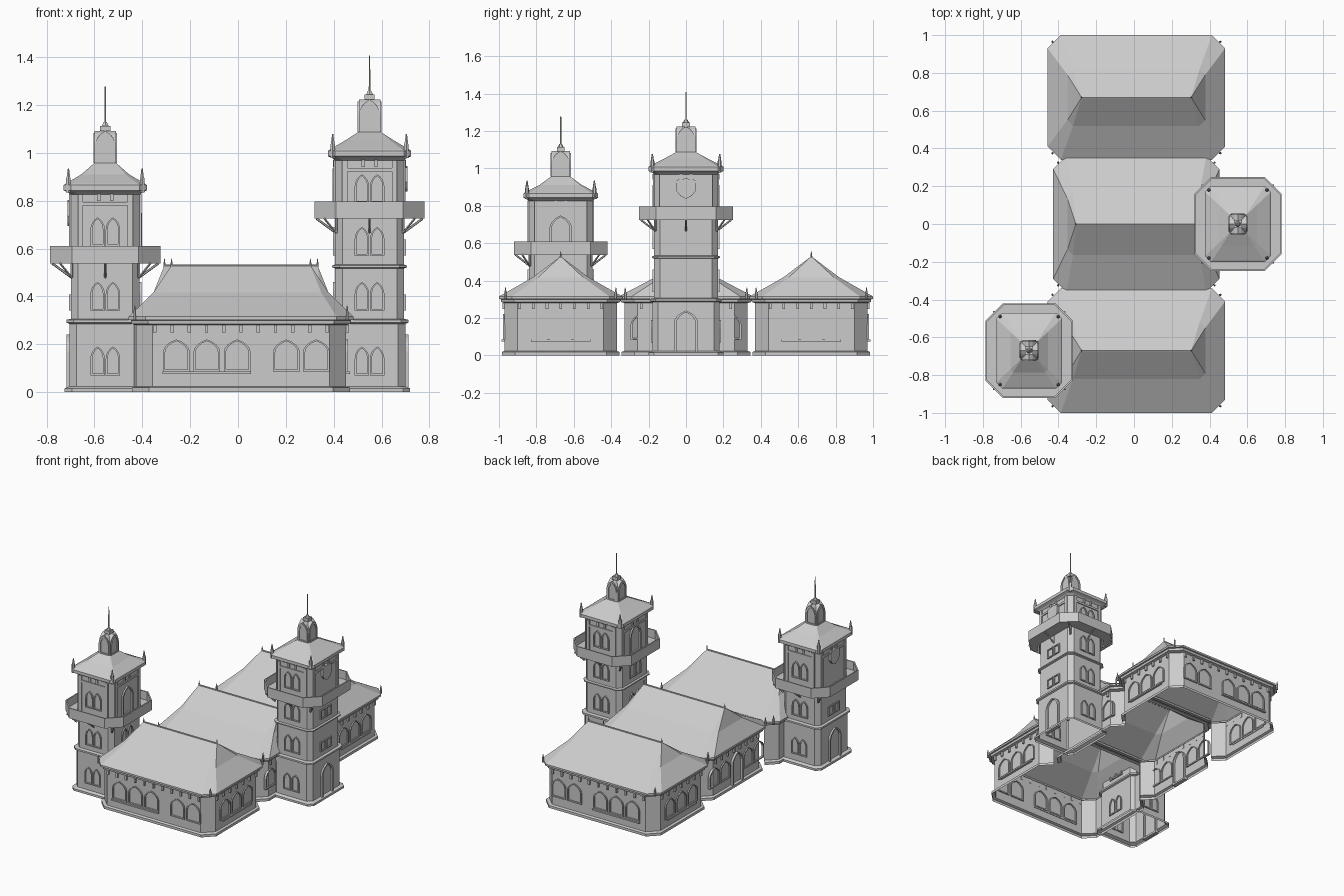
import bpy, bmesh, math
from mathutils import Matrix, Vector

cube = bpy.data.objects.get("Cube")
if cube:
    bpy.data.objects.remove(cube)

stone = bpy.data.materials.new("pale grey stone")
stone.use_nodes = True
GREY = (0.6, 0.6, 0.6, 1)
stone.diffuse_color = GREY
stone.node_tree.nodes["Principled BSDF"].inputs["Base Color"].default_value = GREY


def finish(name, bm, recalc=True):
    if recalc:
        bmesh.ops.recalc_face_normals(bm, faces=bm.faces)
    mesh = bpy.data.meshes.new(name)
    bm.to_mesh(mesh)
    bm.free()
    mesh.materials.append(stone)
    ob = bpy.data.objects.new(name, mesh)
    bpy.context.collection.objects.link(ob)
    return ob


def on_wall(cx, cy, angle, dist, u=0, z=0):
    """Frame on a wall: local x along the wall, local -y outward."""
    return (Matrix.Translation((cx, cy, 0)) @ Matrix.Rotation(math.radians(angle), 4, 'Z')
            @ Matrix.Translation((u, -dist, z)))


def loft(bm, rings, cx, cy, skip=()):
    """Chamfered rectangles (hx, hy, chamfer, z) joined into an open shell."""
    rows = []
    for hx, hy, c, z in rings:
        pts = [(hx, c - hy), (hx, hy - c), (hx - c, hy), (c - hx, hy),
               (-hx, hy - c), (-hx, c - hy), (c - hx, -hy), (hx - c, -hy)]
        rows.append([bm.verts.new((cx + x, cy + y, z)) for x, y in pts])
    for k in range(len(rows) - 1):
        for i in range(8):
            if i in skip and rings[k][3] < 0.27:
                continue
            j = (i + 1) % 8
            bm.faces.new((rows[k][i], rows[k][j], rows[k + 1][j], rows[k + 1][i]))
    bmesh.ops.remove_doubles(bm, verts=bm.verts, dist=0.0005)


def box(bm, m, sx, sy, sz):
    bmesh.ops.create_cube(bm, size=1, matrix=m @ Matrix.Diagonal((sx, sy, sz, 1)))


def rod(bm, a, b, r1, r2, seg=6):
    a, b = Vector(a), Vector(b)
    turn = (b - a).to_track_quat('Z', 'Y').to_matrix().to_4x4()
    bmesh.ops.create_cone(bm, cap_ends=True, segments=seg, radius1=r1, radius2=r2,
                          depth=(b - a).length, matrix=Matrix.Translation((a + b) / 2) @ turn)


def finial(bm, x, y, z, s=1):
    rod(bm, (x, y, z - 0.03 * s), (x, y, z + 0.03 * s), 0.011 * s, 0.011 * s)
    rod(bm, (x, y, z + 0.03 * s), (x, y, z + 0.07 * s), 0.009 * s, 0.003 * s)


def arch(w, h, rise, inset=0):
    """Outline of a pointed opening in local x, z."""
    w, base, spring = w - 2 * inset, inset, h - rise
    top = rise * (1 - inset / max(h, 0.01)) - inset * 0.4 if rise > 0.01 else -inset
    side = []
    for k in range(5):
        a = math.radians(60) * k / 4
        side.append((w * math.cos(a) - w / 2, spring + top * math.sin(a) / math.sin(math.pi / 3)))
    if rise <= 0.01:
        side = [(w / 2, h - inset)]
        return [(-w / 2, base), (w / 2, base)] + side + [(-w / 2, h - inset)]
    return [(-w / 2, base), (w / 2, base)] + side + [(-x, z) for x, z in reversed(side[:-1])]


def prism(bm, pts, d, m):
    """Solid made from an outline, thickness 2d."""
    a, b = [[bm.verts.new(m @ Vector((x, y, z))) for x, z in pts] for y in (-d, d)]
    bm.faces.new(a)
    bm.faces.new(b[::-1])
    for i in range(len(pts)):
        j = (i + 1) % len(pts)
        bm.faces.new((a[i], b[i], b[j], a[j]))


def frame(bm, m, w, h, rise, t=0.009, d=0.008):
    """Moulding around an opening, standing out on both sides of the wall."""
    loops = [[bm.verts.new(m @ Vector((x, y, z))) for x, z in arch(w, h, rise, ins)]
             for ins, y in ((0, -d), (t, -d), (t, d), (0, d))]
    n = len(loops[0])
    for a, b in zip(loops, loops[1:] + loops[:1]):
        for i in range(n):
            j = (i + 1) % n
            bm.faces.new((a[i], a[j], b[j], b[i]))


# Halls: wall shell, cornice and hipped roof in one loft each
HX0 = 0.0125
halls = [("front_hall", -0.67, 0.44, 0.30, 0.29, (2,)),
         ("middle_hall", 0.0, 0.41, 0.33, 0.32, (2, 6)),
         ("back_hall", 0.67, 0.44, 0.30, 0.29, (6,))]
trim = bmesh.new()
windows = bmesh.new()
for name, cy, hx, hy, ridge, skip in halls:
    bm = bmesh.new()
    steps = [(0.015, 0), (0.015, 0.018), (0, 0.024), (0, 0.28), (0.018, 0.285),
             (0.02, 0.3), (0.03, 0.302), (0.03, 0.315)]
    c = 0.07
    rings = [(hx + o, hy + o, c, z) for o, z in steps]
    rings.append(((hx + ridge) / 2, hy * 0.5, 0.03, 0.417))
    rings.append((ridge, 0, 0, 0.53))
    loft(bm, rings, HX0, cy, skip)
    finish(name, bm, False)
    # Ridge cap, ridge and corner finials
    rod(trim, (HX0 - ridge, cy, 0.528), (HX0 + ridge, cy, 0.528), 0.006, 0.006)
    for sx in (-1, 1):
        finial(trim, HX0 + sx * ridge, cy, 0.53, 0.4)
        for sy in (-1, 1):
            finial(trim, HX0 + sx * (hx + 0.004), cy + sy * (hy - 0.005), 0.32, 0.6)

# Dentils, windows and sills along the hall walls
def dentils(cx, cy, angle, dist, half):
    n = int(half / 0.033)
    for i in range(n + 1):
        u = -half + 2 * half * i / n
        box(trim, on_wall(cx, cy, angle, dist + 0.005, u, 0.264), 0.014, 0.014, 0.032)


def hall_windows(cx, cy, angle, dist, centres):
    for u in centres:
        frame(windows, on_wall(cx, cy, angle, dist, u, 0.085), 0.112, 0.135, 0.055)


def sill(cx, cy, angle, dist, u, w):
    box(trim, on_wall(cx, cy, angle, dist + 0.006, u, 0.08), w, 0.02, 0.01)


for angle, cy, s in ((0, -0.67, 1), (180, 0.67, -1)):
    dentils(HX0, cy, angle, 0.30, 0.36)
    hall_windows(HX0, cy, angle, 0.30, [s * u for u in (-0.27, -0.143, -0.016, 0.19, 0.315)])
    sill(HX0, cy, angle, 0.30, s * -0.143, 0.37)
for angle, cy in ((90, -0.67), (90, 0.67), (270, 0.67)):
    dentils(HX0, cy, angle, 0.44, 0.22)
    hall_windows(HX0, cy, angle, 0.44, (-0.128, 0, 0.128))
    sill(HX0, cy, angle, 0.44, 0, 0.32)
for angle in (90, 270):
    dentils(HX0, 0, angle, 0.41, 0.24)
    hall_windows(HX0, 0, angle, 0.41, (-0.24, 0.24) if angle == 90 else (-0.25, -0.13, 0.13, 0.25))
frame(windows, on_wall(HX0, 0, 270, 0.41), 0.12, 0.24, 0.07, 0.012, 0.015)
finish("hall_trim", trim)
finish("hall_windows", windows)


# Towers
def tower(name, cx, cy, out, levels, course, deck, eave, lantern_z):
    low, up = (0.15, 0.18), (0.144, 0.17)
    c = 0.03
    bm = bmesh.new()
    rings = []

    def ring(size, o, z, ch=c):
        rings.append((size[0] + o, size[1] + o, ch, z))
    for o, z in ((0.02, 0), (0.02, 0.015), (0, 0.024), (0, 0.285), (0.012, 0.29), (0.012, 0.302)):
        ring(low, o, z)
    ring(up, 0, 0.306)
    if course:
        for o, z in ((0, course - 0.008), (0.012, course - 0.004), (0.012, course + 0.004), (0, course + 0.008)):
            ring(up, o, z)
    for o, z in ((0, eave - 0.04), (0.012, eave - 0.03), (0.03, eave - 0.022), (0.03, eave)):
        ring(up, o, z)
    ring(up, 0.022, eave + 0.006)
    ring((0.1, 0.115), 0, eave + 0.045, 0.015)
    ring((0.046, 0.05), 0, lantern_z, 0.001)
    ring((0.001, 0.001), 0, lantern_z, 0)
    loft(bm, rings, cx, cy)
    finish(name + "_shaft", bm, False)

    # Balcony: floor, parapet and its inner face
    bm = bmesh.new()
    loft(bm, [(hx, hy, ch, z) for hx, hy, ch, z in
              ((0.14, 0.165, 0.02, deck), (0.23, 0.25, 0.09, deck), (0.23, 0.25, 0.09, deck + 0.072),
               (0.222, 0.242, 0.087, deck + 0.072), (0.222, 0.242, 0.087, deck + 0.012),
               (0.14, 0.165, 0.02, deck + 0.012))], cx, cy)
    finish(name + "_balcony", bm, False)

    # Struts under the balcony
    bm = bmesh.new()
    for sx in (-1, 0, 1):
        for sy in (-1, 0, 1):
            if sx or sy:
                k = 0.85 if sx and sy else 1
                a = (cx + sx * 0.14, cy + sy * 0.165, deck - 0.06)
                b = (cx + sx * 0.222 * k, cy + sy * 0.242 * k, deck)
                rod(bm, a, b, 0.005, 0.005)
                rod(bm, a, (a[0], a[1], deck), 0.006, 0.006)
    finish(name + "_struts", bm)

    # Windows, doors, shield and upper panels
    bm = bmesh.new()
    for angle in (0, 90, 180, 270):
        side = angle % 180 == 90

        def spot(u, z):
            size = low if z < 0.29 else up
            return on_wall(cx, cy, angle, size[0 if side else 1], u, z)
        for z in levels:
            for u in (-0.032, 0.032):
                if angle == out and 0.3 < z < deck - 0.1:
                    frame(bm, spot(u, z), 0.058, 0.068, 0, 0.007)
                elif not side or (angle != out and z < deck - 0.1):
                    frame(bm, spot(u, z), 0.06, 0.12, 0.05, 0.008)
        if angle == out:
            frame(bm, spot(0, 0), 0.13, 0.24, 0.07, 0.014, 0.012)
            shield = [(-0.05, 0.1), (0, 0.108), (0.05, 0.1), (0.05, 0.04), (0.03, 0.014),
                      (0, 0), (-0.03, 0.014), (-0.05, 0.04)]
            prism(bm, shield, 0.014, spot(0, eave - 0.17))
        elif side:
            frame(bm, spot(0, deck + 0.01), 0.12, 0.2, 0.07, 0.012, 0.01)
        half = (up[1] if side else up[0]) - c
        height = eave - 0.04 - deck
        for s in (-1, 1):
            box(bm, spot(s * (half - 0.01), deck + height / 2), 0.022, 0.014, height)
            box(bm, spot(s * 0.027, eave - 0.052), 0.014, 0.016, 0.03)
        box(bm, spot(0, eave - 0.078), 2 * half, 0.014, 0.014)
    finish(name + "_openings", bm)

    # Cross-gabled lantern with cap, spire and corner finials
    bm = bmesh.new()
    h = 0.137
    for angle, w, d in ((0, 0.09, 0.05), (90, 0.1, 0.045)):
        prism(bm, arch(w, h, 0.07), d, on_wall(cx, cy, angle, 0, 0, lantern_z - 0.002))
        for turn in (0, 180):
            frame(bm, on_wall(cx, cy, angle + turn, d, 0, lantern_z), w * 0.8, h * 0.92, 0.06, 0.009, 0.005)
    top = lantern_z + h
    box(bm, Matrix.Translation((cx, cy, top + 0.008)), 0.042, 0.042, 0.022)
    rod(bm, (cx, cy, top + 0.015), (cx, cy, top + 0.035), 0.018, 0.008)
    rod(bm, (cx, cy, top + 0.03), (cx, cy, top + 0.183), 0.004, 0.003)
    finish(name + "_lantern", bm)
    bm = bmesh.new()
    for sx in (-1, 1):
        for sy in (-1, 1):
            finial(bm, cx + sx * 0.154, cy + sy * 0.18, eave)
    finish(name + "_finials", bm)


tower("front_tower", -0.555, -0.67, 270, (0.07, 0.34, 0.61), None, 0.538, 0.865, 0.957)
tower("side_tower", 0.55, 0, 90, (0.07, 0.34, 0.57, 0.79), 0.525, 0.725, 1.008, 1.088)
